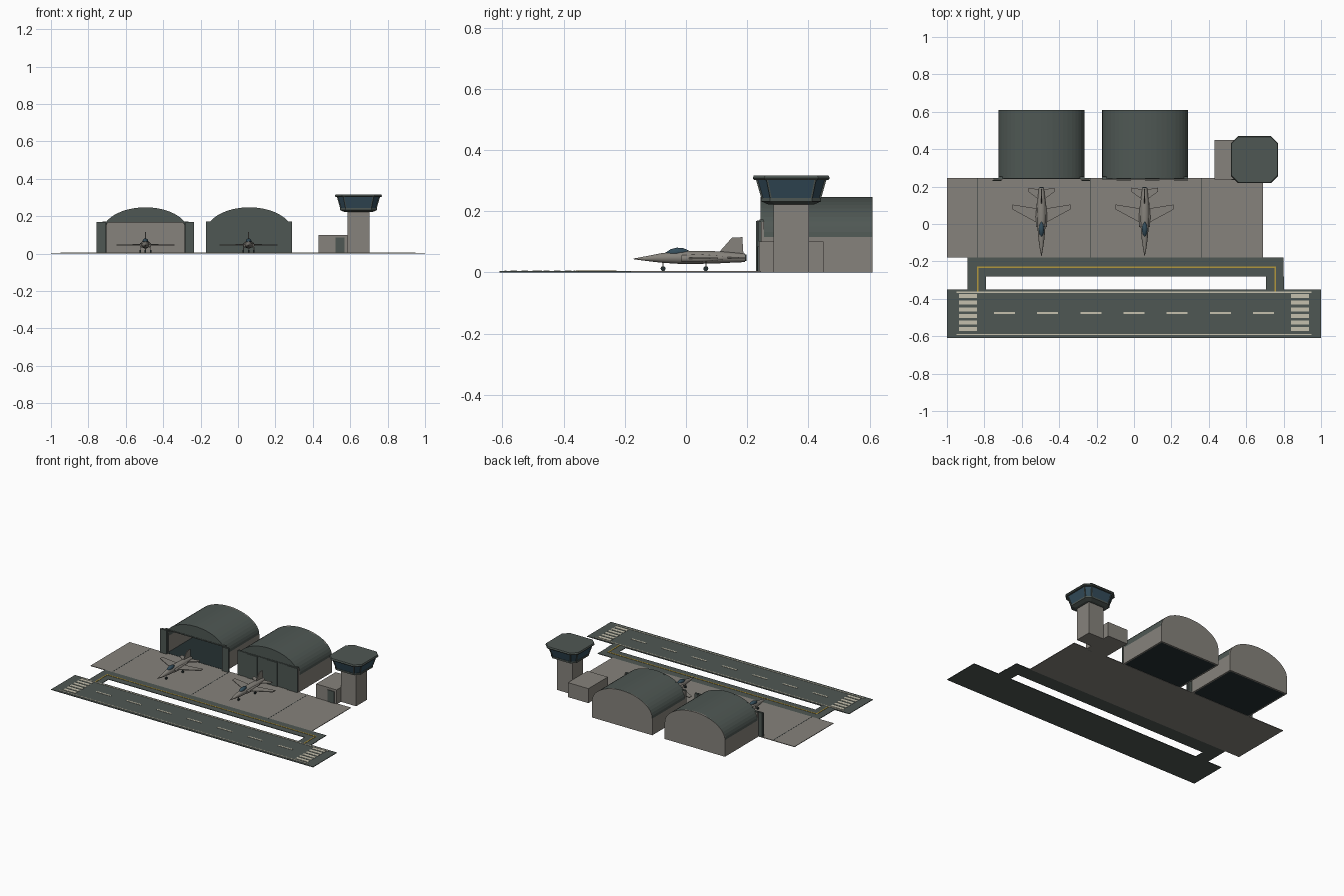
import bpy, bmesh, math
from mathutils import Vector

if "Cube" in bpy.data.objects:
    bpy.data.objects.remove(bpy.data.objects["Cube"])


def material(name, rgb):
    m = bpy.data.materials.new(name)
    m.use_nodes = True
    m.diffuse_color = (*rgb, 1)
    bsdf = next(n for n in m.node_tree.nodes if n.type == 'BSDF_PRINCIPLED')
    bsdf.inputs["Base Color"].default_value = (*rgb, 1)
    bsdf.inputs["Roughness"].default_value = 0.8
    return m


GREY = material("concrete grey", (0.24, 0.225, 0.2))
GREEN = material("dark green grey", (0.078, 0.097, 0.088))
GLASS = material("dark blue glass", (0.035, 0.075, 0.105))
CREAM = material("cream paint", (0.56, 0.53, 0.42))
YELLOW = material("yellow paint", (0.45, 0.31, 0.045))
DARK = material("near black", (0.018, 0.03, 0.032))


def finish(name, bm, mat):
    bmesh.ops.recalc_face_normals(bm, faces=bm.faces)
    me = bpy.data.meshes.new(name)
    bm.to_mesh(me)
    bm.free()
    me.materials.append(mat)
    ob = bpy.data.objects.new(name, me)
    bpy.context.collection.objects.link(ob)
    return ob


def loft(name, rings, mat, smooth=False):
    """Closed skin through rings with equal point counts."""
    bm = bmesh.new()
    loops = [[bm.verts.new(p) for p in ring] for ring in rings]
    n = len(loops[0])
    for a, b in zip(loops, loops[1:]):
        for i in range(n):
            j = (i + 1) % n
            bm.faces.new((a[i], a[j], b[j], b[i]))
    bm.faces.new(loops[0])
    bm.faces.new(loops[-1])
    ob = finish(name, bm, mat)
    if smooth:
        bpy.ops.object.select_all(action='DESELECT')
        bpy.context.view_layer.objects.active = ob
        ob.select_set(True)
        bpy.ops.object.shade_smooth_by_angle(angle=math.radians(35))
    return ob


def prism(name, pts, vec, mat, smooth=False):
    pts = [Vector(p) for p in pts]
    return loft(name, [pts, [p + Vector(vec) for p in pts]], mat, smooth)


def box(name, x0, x1, y0, y1, z0, z1, mat):
    return prism(name, [(x0, y0, z0), (x1, y0, z0), (x1, y1, z0), (x0, y1, z0)],
                 (0, 0, z1 - z0), mat)


# Paved ground
box("runway", -1, 1, -.61, -.35, 0, .004, GREEN)
box("apron", -1, .69, -.18, .245, 0, .004, GREY)
box("taxiway", -.89, .80, -.28, -.18, 0, .004, GREEN)
for x in (-.89, .705):
    box("taxiway_link", x, x + .098, -.35, -.28, 0, .004, GREEN)
for x in (-.835, -.235, .36):
    box("apron_joint", x - .0015, x + .0015, -.18, .245, .004, .0046, DARK)

# Painted markings
for i in range(-3, 4):
    box("centre_dash", i * .231 - .056, i * .231 + .056, -.481, -.47, .004, .006, CREAM)
for y in (-.594, -.368):
    box("runway_edge_line", -.95, .95, y, y + .007, .004, .006, CREAM)
for x in (-.935, .84):
    for i in range(6):
        y = -.573 + i * .0355
        box("threshold_bar", x, x + .095, y, y + .021, .004, .006, CREAM)
box("taxi_line", -.84, .76, -.236, -.228, .004, .006, YELLOW)
for x in (-.84, .752):
    box("taxi_line_branch", x, x + .008, -.36, -.236, .004, .006, YELLOW)


# Hangars
def arch(cx, y, half, base, rise, lo=0.0, steps=24):
    """Elliptical arc from right to left, starting at angle lo."""
    out = []
    for i in range(steps + 1):
        a = lo + (math.pi - 2 * lo) * i / steps
        out.append((cx + half * math.cos(a), y, base + rise * math.sin(a)))
    return out


def hangar(cx, is_open):
    eave, half, rise, front, back = .115, .23, .132, .247, .61
    outer = arch(cx, front, half, eave, rise)
    inner = arch(cx, front, half - .01, eave, rise - .01)
    bm = bmesh.new()
    rows = []
    for y in (front, back):
        rows.append([[bm.verts.new((p[0], y, p[2])) for p in c] for c in (outer, inner)])
    (fo, fi), (bo, bi) = rows
    for a, b in ((fo, bo), (fi, bi), (fo, fi), (bo, bi)):
        for i in range(len(a) - 1):
            bm.faces.new((a[i], a[i + 1], b[i + 1], b[i]))
    for i in (0, -1):
        bm.faces.new((fo[i], fi[i], bi[i], bo[i]))
    finish("hangar_roof", bm, GREEN)
    for x in (cx - half, cx + half - .01):
        box("hangar_side_wall", x, x + .01, front, back, 0, eave, GREY)
    box("hangar_floor", cx - half + .01, cx + half - .01, front, back - .01, 0, .004, DARK)
    wall = arch(cx, back - .01, half, eave, rise)
    prism("hangar_back_wall", [(cx + half, back - .01, 0)] + wall + [(cx - half, back - .01, 0)],
          (0, .0105, 0), GREY)
    # Arched gable over the doorway
    cut = math.asin((.17 - eave) / rise)
    prism("hangar_gable", arch(cx, front - .004, half, eave, rise, cut), (0, .01, 0), GREEN)
    box("hangar_door_rail", cx - half, cx + half, .24, front + .006, .165, .172, GREEN)
    for s in (-1, 1):
        x = cx + s * .22
        box("hangar_jamb", x - .01, x + .01, front - .002, front + .008, 0, .167, GREY)
    if is_open:
        for s in (-1, 1):
            for k in range(2):
                x, y = cx + s * (.233 + k * .004), .238 - k * .009
                box("open_door_panel", x - .024, x + .024, y, y + .007, .004, .168, GREEN)
    else:
        w = .46 / 6
        for i in range(6):
            x, y = cx - .23 + i * w, .238 - (i % 2) * .006
            box("closed_door_panel", x, x + w, y, y + .007, .004, .17, GREEN)


hangar(-.495, True)
hangar(.06, False)

# Control tower
TX, TY = .644, .344
box("tower_annex", .43, .586, .238, .45, 0, .10, GREY)
box("annex_door", .52, .57, .234, .24, 0, .085, GREEN)
box("tower_shaft", TX - .058, TX + .058, TY - .058, TY + .058, 0, .235, GREY)


def octagon(r, z, c=.3):
    k = r * (1 - c)
    pts = [(r, -k), (r, k), (k, r), (-k, r), (-r, k), (-r, -k), (-k, -r), (k, -r)]
    return [Vector((TX + x, TY + y, z)) for x, y in pts]


loft("cab_base", [octagon(.075, .222), octagon(.098, .232), octagon(.098, .243)], GREEN)
low, high = octagon(.095, .243), octagon(.112, .302)
loft("cab_glass", [low, high], GLASS)
loft("cab_roof", [octagon(.122, .302), octagon(.126, .308), octagon(.122, .317)], GREEN)
for a, b in zip(low, high):
    post = [(-.003, -.003), (.003, -.003), (.003, .003), (-.003, .003)]
    loft("cab_mullion", [[p + Vector((x, y, 0)) for x, y in post] for p in (a, b)], GREEN)


# Jet aircraft
def ring(cx, y, z, rx, rz, n=14):
    return [(cx + rx * math.cos(2 * math.pi * i / n), y, z + rz * math.sin(2 * math.pi * i / n))
            for i in range(n)]


def body(name, cx, stations, mat):
    loft(name, [ring(cx, *s) for s in stations], mat, True)


def wheel(name, x, y):
    disc = [(x - .004, y + .008 * math.cos(a), .012 + .008 * math.sin(a))
            for a in (math.tau * i / 12 for i in range(12))]
    prism(name + "_wheel", disc, (.008, 0, 0), DARK)
    box(name + "_strut", x - .002, x + .002, y - .002, y + .002, .012, .036, GREY)


def jet(cx):
    body("jet_fuselage", cx, [(-.172, .044, .001, .001), (-.13, .045, .009, .008),
         (-.08, .047, .016, .016), (-.02, .048, .021, .021), (.04, .049, .025, .022),
         (.11, .049, .023, .02), (.165, .048, .017, .016), (.193, .047, .014, .014)], GREY)
    body("jet_nozzle", cx, [(.185, .047, .011, .011), (.197, .047, .011, .011)], DARK)
    body("jet_canopy", cx, [(-.068, .062, .002, .002), (-.05, .064, .012, .012),
         (-.03, .066, .015, .015), (-.008, .067, .012, .012), (.014, .067, .002, .002)], GLASS)
    for s in (-1, 1):
        def panel(name, pts, z, t):
            prism(name, [(cx + s * x, y, z) for x, y in pts], (0, 0, t), GREY)
        panel("jet_wing", [(.012, -.02), (.03, .01), (.155, .078), (.155, .104), (.018, .082)],
              .044, .005)
        panel("jet_tailplane", [(.01, .128), (.07, .172), (.07, .194), (.01, .184)], .046, .004)
        body("jet_intake", cx + s * .021, [(-.015, .045, .008, .011), (.04, .046, .01, .013),
             (.12, .047, .003, .006)], GREY)
        wheel("main_gear", cx + s * .028, .065)
    wheel("nose_gear", cx, -.075)
    fin = [(.105, .062), (.15, .113), (.184, .115), (.188, .056)]
    prism("jet_fin", [(cx - .0025, y, z) for y, z in fin], (.005, 0, 0), GREY)


for cx in (-.495, .057):
    jet(cx)
